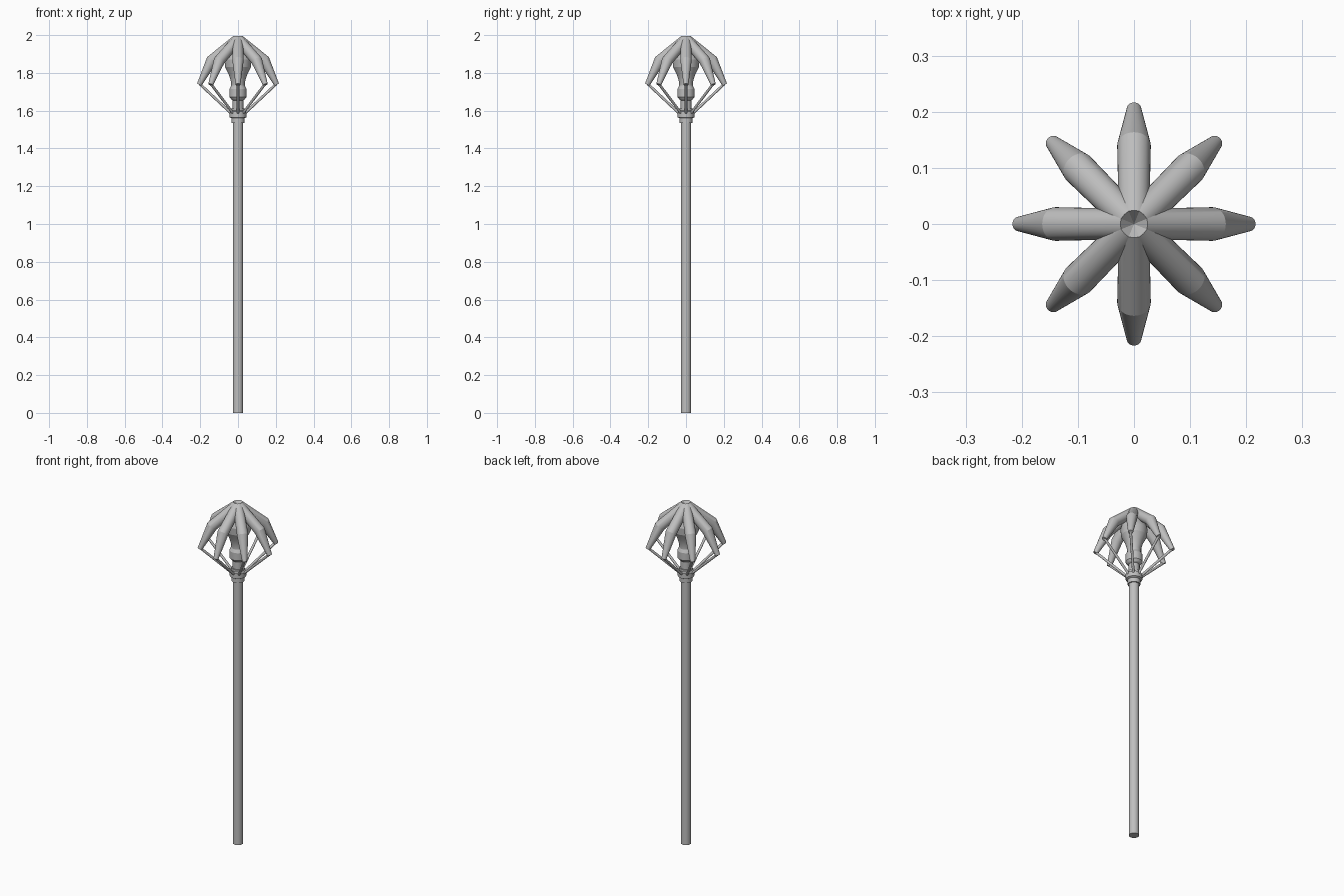
import bpy, bmesh, math
from mathutils import Vector, Matrix

if "Cube" in bpy.data.objects:
    bpy.data.objects.remove(bpy.data.objects["Cube"])

metal = bpy.data.materials.new("grey metal")
metal.diffuse_color = (0.52, 0.52, 0.52, 1)
metal.use_nodes = True
metal.node_tree.nodes["Principled BSDF"].inputs["Base Color"].default_value = metal.diffuse_color


def finish(name, bm):
    bmesh.ops.recalc_face_normals(bm, faces=bm.faces[:])
    me = bpy.data.meshes.new(name)
    bm.to_mesh(me)
    bm.free()
    me.materials.append(metal)
    ob = bpy.data.objects.new(name, me)
    bpy.context.collection.objects.link(ob)
    bpy.ops.object.select_all(action='DESELECT')
    ob.select_set(True)
    bpy.context.view_layer.objects.active = ob
    bpy.ops.object.shade_smooth_by_angle(angle=math.radians(20))
    return ob


def tube(bm, path, sides, rot):
    """Sweep circles along (r, z, radius, tilt) points in the XZ plane."""
    rings = []
    for r, z, rad, tilt in path:
        a = math.radians(tilt)                  # direction below horizontal
        up = Vector((math.sin(a), 0, math.cos(a)))
        side = Vector((0, 1, 0))
        ring = []
        for i in range(sides):
            t = 2 * math.pi * i / sides
            p = Vector((r, 0, z)) + rad * (up * math.cos(t) + side * math.sin(t))
            ring.append(bm.verts.new(rot @ p))
        rings.append(ring)
    for a, b in zip(rings, rings[1:]):
        for i in range(sides):
            j = (i + 1) % sides
            bm.faces.new((a[i], a[j], b[j], b[i]))
    bm.faces.new(rings[0][::-1])
    bm.faces.new(rings[-1])


def lathe(name, profile, sides=32):
    bm = bmesh.new()
    tube(bm, [(0, z, r, 90) for r, z in profile], sides, Matrix.Identity(3))
    return finish(name, bm)


# Long shaft
lathe("shaft", [(0.027, 0), (0.027, 1.55)])

# Collar holding the thin rods
lathe("collar", [(0.034, 1.535), (0.034, 1.56), (0.044, 1.565), (0.044, 1.595),
                 (0.034, 1.6), (0.034, 1.612)])

# Turned core inside the cage
lathe("core", [(0.028, 1.6), (0.028, 1.655), (0.036, 1.66), (0.045, 1.672),
               (0.045, 1.715), (0.036, 1.732), (0.036, 1.75), (0.048, 1.79),
               (0.068, 1.83), (0.072, 1.87), (0.06, 1.91), (0.02, 1.965)])

# Eight bent arms and the rods below them
for k in range(8):
    rot = Matrix.Rotation(k * math.pi / 4, 3, 'Z')
    bm = bmesh.new()
    tube(bm, [(0.007, 1.975, 0.027, 39), (0.14, 1.865, 0.03, 52),
              (0.205, 1.738, 0.013, 63)], 32, rot)
    finish(f"arm_{k + 1}", bm)
    bm = bmesh.new()
    tube(bm, [(0.203, 1.742, 0.007, 137), (0.03, 1.58, 0.007, 137)], 12, rot)
    finish(f"rod_{k + 1}", bm)
